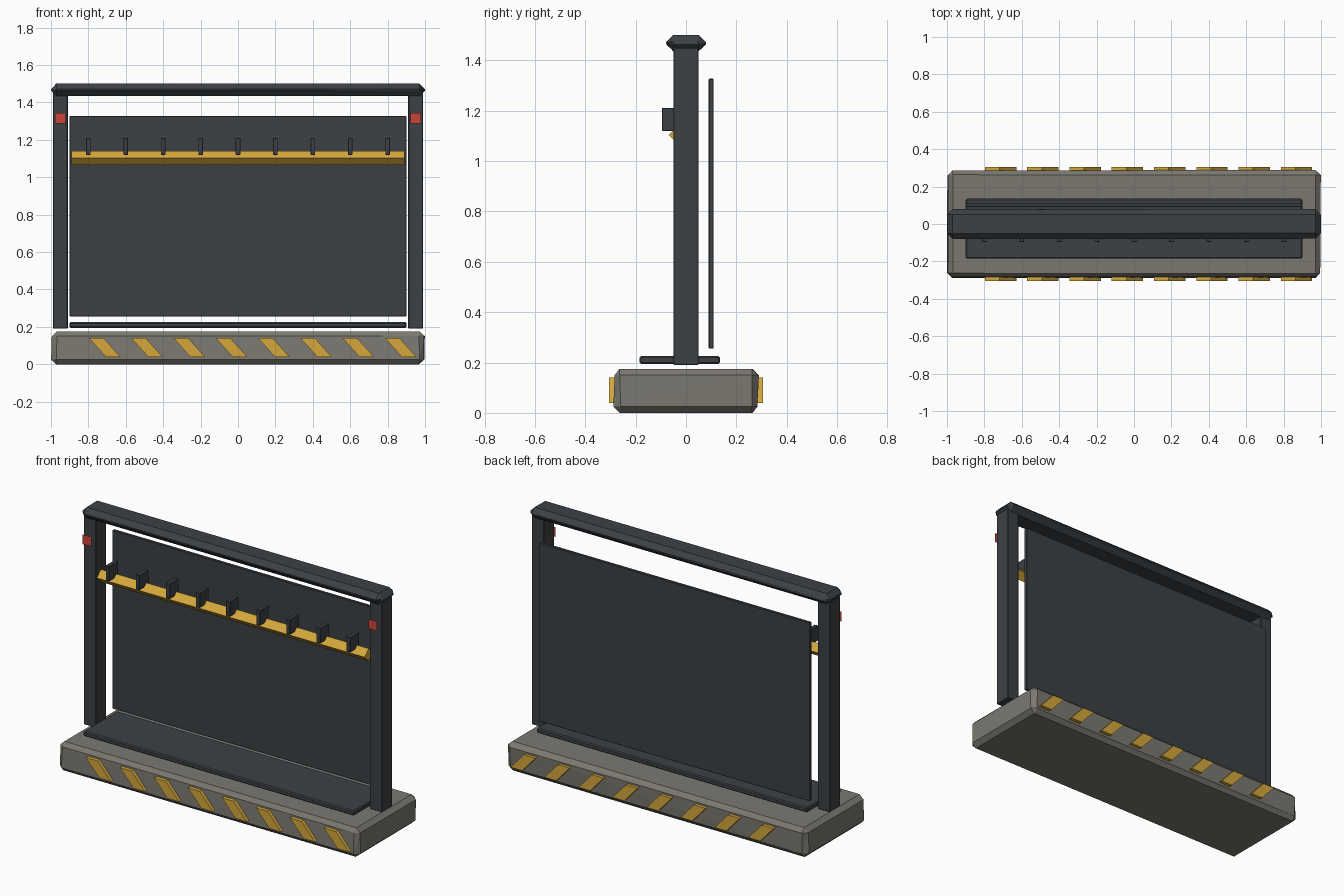
import bpy, bmesh, random
from mathutils import Vector

if "Cube" in bpy.data.objects:
    bpy.data.objects.remove(bpy.data.objects["Cube"])

random.seed(4)

def material(name, rgb):
    m = bpy.data.materials.new(name)
    m.diffuse_color = (*rgb, 1)
    m.use_nodes = True
    m.node_tree.nodes["Principled BSDF"].inputs["Base Color"].default_value = m.diffuse_color
    return m

STEEL = material("dark_steel", (0.045, 0.052, 0.06))
CONCRETE = material("concrete", (0.20, 0.19, 0.165))
YELLOW = material("safety_yellow", (0.66, 0.39, 0.045))
RED = material("warning_red", (0.60, 0.06, 0.04))

def finish(name, bm, mat):
    bmesh.ops.recalc_face_normals(bm, faces=bm.faces)
    me = bpy.data.meshes.new(name)
    bm.to_mesh(me)
    bm.free()
    me.materials.append(mat)
    ob = bpy.data.objects.new(name, me)
    bpy.context.collection.objects.link(ob)
    return ob

def box(name, lo, hi, mat, bevel=0.0, wobble=0.0):
    """Box between two corners, chamfered, optionally with hand-hewn corners."""
    lo, hi = Vector(lo), Vector(hi)
    mid, size = (lo + hi) / 2, hi - lo
    bm = bmesh.new()
    bmesh.ops.create_cube(bm, size=1)
    for v in bm.verts:
        v.co = mid + v.co * size
    if bevel:
        bmesh.ops.bevel(bm, geom=bm.edges[:], offset=bevel, segments=1,
                        affect='EDGES', clamp_overlap=True)
    if wobble:
        for v in bm.verts:  # pull inward only, so the outer size holds
            for i in range(3):
                side = 1 if v.co[i] > mid[i] else -1
                if i < 2:
                    v.co[i] -= side * random.uniform(0, wobble)
        bmesh.ops.triangulate(bm, faces=[f for f in bm.faces if abs(f.normal.z) < 0.9])
    return finish(name, bm, mat)

def prism(name, points, vec, mat):
    """Flat outline extruded along vec."""
    bm = bmesh.new()
    face = bm.faces.new([bm.verts.new(p) for p in points])
    ext = bmesh.ops.extrude_face_region(bm, geom=[face], use_keep_orig=True)
    verts = [g for g in ext["geom"] if isinstance(g, bmesh.types.BMVert)]
    bmesh.ops.translate(bm, verts=verts, vec=vec)
    return finish(name, bm, mat)

# Concrete plinth and floor tray
box("plinth", (-1, -0.29, 0), (1, 0.29, 0.175), CONCRETE, 0.025, 0.008)
box("floor_tray", (-0.9, -0.185, 0.195), (0.9, 0.135, 0.225), STEEL, 0.006)

# Frame: two posts, capping beam, back panel
for side, label in ((-1, "left"), (1, "right")):
    cx = 0.95 * side
    box(f"{label}_post", (cx - 0.04, -0.05, 0.19), (cx + 0.04, 0.05, 1.45), STEEL, 0.003)
    bm = bmesh.new()  # thin warning marker in front of the post
    bm.faces.new([bm.verts.new((cx + dx, -0.077, 1.315 + dz))
                  for dx, dz in ((-0.029, -0.029), (0.029, -0.029), (0.029, 0.029), (-0.029, 0.029))])
    finish(f"{label}_marker", bm, RED)
box("top_beam", (-1, -0.08, 1.435), (1, 0.08, 1.5), STEEL, 0.028, 0.004)
box("back_panel", (-0.9, 0.09, 0.255), (0.9, 0.11, 1.327), STEEL, 0.003)

# Diamond-section rail with upright hook plates
r = 0.038
prism("hook_rail", [(-0.89, -0.031 + y, 1.103 + z) for y, z in ((-r, 0), (0, r), (r, 0), (0, -r))],
      (1.78, 0, 0), YELLOW)
for i in range(9):
    x = -0.8 + 0.2 * i
    box(f"hook_{i + 1}", (x - 0.0125, -0.096, 1.12), (x + 0.0125, -0.01, 1.21), STEEL, 0.002)

# Slanted hazard stripes along the front and back of the plinth
for label, y in (("front", -0.306), ("back", 0.28)):
    for i in range(8):
        x = -0.797 + 0.226 * i
        pts = [(x, y, 0.14), (x + 0.078, y, 0.14), (x + 0.168, y, 0.04), (x + 0.09, y, 0.04)]
        prism(f"{label}_stripe_{i + 1}", pts, (0, 0.026, 0), YELLOW)
